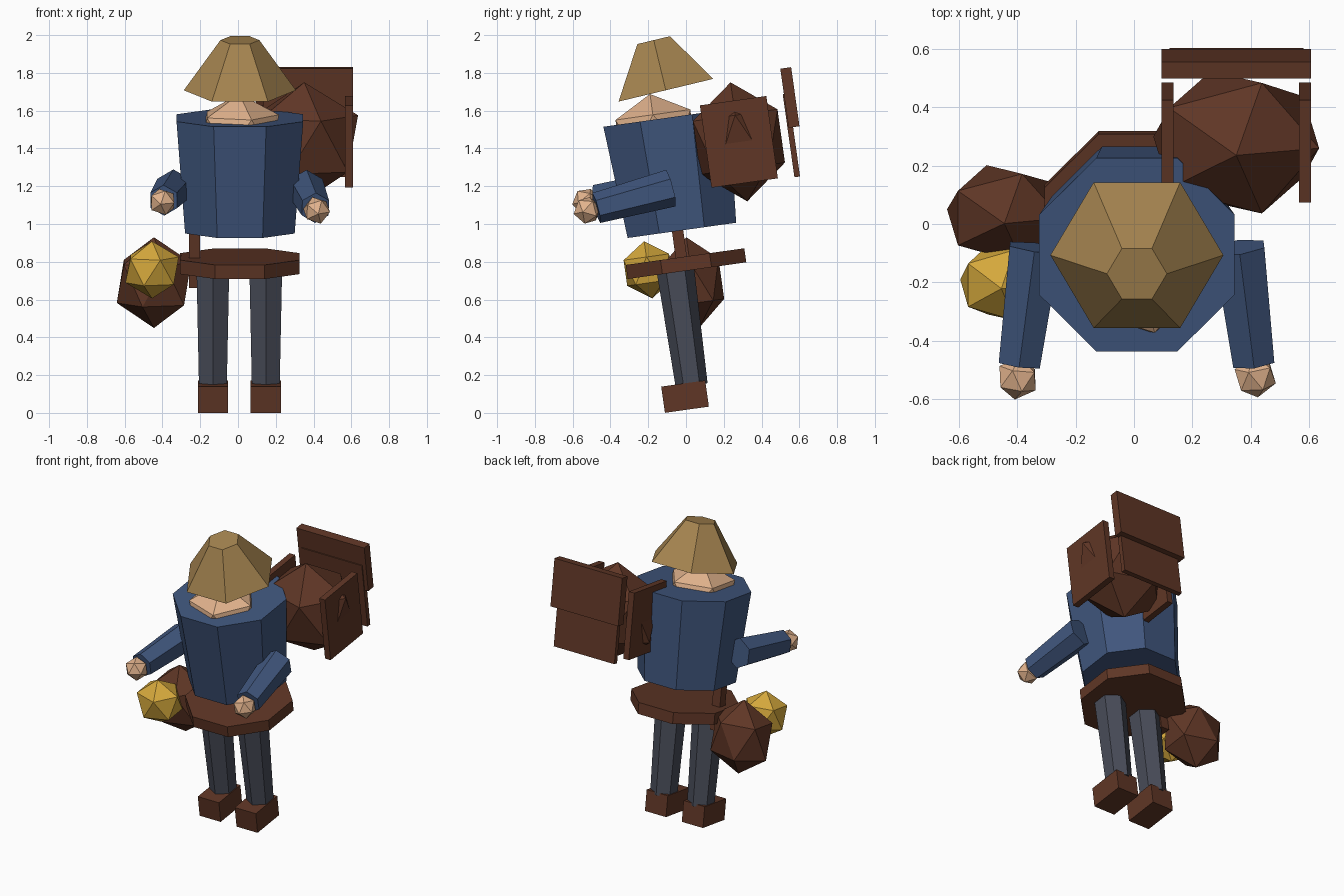
import bpy, bmesh, math
from mathutils import Matrix, Vector, Euler

cube = bpy.data.objects.get("Cube")
if cube:
    bpy.data.objects.remove(cube, do_unlink=True)

# The whole figure leans forward
LEAN = Matrix.Rotation(math.radians(8), 4, 'X')
IDENT = Matrix.Identity(4)


def material(name, r, g, b):
    m = bpy.data.materials.new(name)
    m.use_nodes = True
    m.diffuse_color = (r, g, b, 1)
    m.node_tree.nodes["Principled BSDF"].inputs["Base Color"].default_value = (r, g, b, 1)
    return m


blue = material("blue_cloth", .051, .093, .205)
brown = material("brown_leather", .115, .037, .019)
gold = material("lantern_gold", .66, .39, .045)
straw = material("straw", .376, .231, .08)
skin = material("skin", .75, .445, .262)
grey = material("grey_cloth", .065, .072, .098)


def finish(name, bm, mat, matrix):
    bmesh.ops.recalc_face_normals(bm, faces=bm.faces[:])
    mesh = bpy.data.meshes.new(name)
    bm.to_mesh(mesh)
    bm.free()
    mesh.materials.append(mat)
    ob = bpy.data.objects.new(name, mesh)
    bpy.context.collection.objects.link(ob)
    ob.matrix_world = matrix
    return ob


def box(name, mat, loc, size):
    bm = bmesh.new()
    bmesh.ops.create_cube(bm, size=1)
    bmesh.ops.scale(bm, vec=size, verts=bm.verts[:])
    return finish(name, bm, mat, LEAN @ Matrix.Translation(loc))


def gem(name, mat, loc, radii, frame=LEAN, rot=IDENT):
    bm = bmesh.new()
    bmesh.ops.create_icosphere(bm, subdivisions=1, radius=1)
    bmesh.ops.scale(bm, vec=radii, verts=bm.verts[:])
    return finish(name, bm, mat, frame @ Matrix.Translation(loc) @ rot)


def frustum(name, mat, sides, start, end, r1, r2, turn=0, frame=LEAN):
    """Tapered prism between two points; turn is in fractions of one side."""
    start, end = Vector(start), Vector(end)
    axis = end - start
    vertical = axis.x == 0 and axis.y == 0
    rot = IDENT if vertical else axis.to_track_quat('Z', 'Y').to_matrix().to_4x4()
    bm = bmesh.new()
    rings = []
    for r, z in ((r1, 0), (r2, axis.length)):
        angles = [math.tau * (i + turn) / sides for i in range(sides)]
        rings.append([bm.verts.new((r * math.sin(a), r * math.cos(a), z)) for a in angles])
    low, high = rings
    bm.faces.new(low)
    bm.faces.new(high)
    for i in range(sides):
        j = (i + 1) % sides
        bm.faces.new((low[i], low[j], high[j], high[i]))
    return finish(name, bm, mat, frame @ Matrix.Translation(start) @ rot)


# Torso, belt and head
frustum("torso", blue, 8, (.01, .113, .96), (.01, .113, 1.561), .314, .363, .5)
frustum("belt", brown, 8, (.01, .11, .745), (.01, .11, .82), .343, .343, .5)
gem("head", skin, (.007, .046, 1.498), (.235, .235, .2))

# Hat, tipped a little further forward
tip = Matrix.Translation((.01, -.107, 1.708)) @ Matrix.Rotation(math.radians(13.5), 4, 'X')
frustum("hat", straw, 6, (0, 0, 0), (0, 0, .273), .297, .103, .5, frame=tip)

# Legs and shoes
for side, x in (("right", -.133), ("left", .147)):
    frustum(side + "_leg", grey, 6, (x, .05, .14), (x, .05, .77), .085, .1)
    box(side + "_shoe", brown, (x, .007, .086), (.16, .235, .14))

# Arms reach forward, one slightly lower than the other
for side, shoulder, wrist in (
        ("right", (-.34, -.08, 1.19), (-.393, -.48, 1.125)),
        ("left", (.36, -.08, 1.19), (.41, -.475, 1.085))):
    frustum(side + "_arm", blue, 6, shoulder, wrist, .1, .082, frame=IDENT)
    reach = (Vector(wrist) - Vector(shoulder)).normalized()
    turn = reach.to_track_quat('Z', 'Y').to_matrix().to_4x4()
    gem(side + "_hand", skin, Vector(wrist) + reach * .05, (.075, .075, .075), IDENT, turn)

# Hip pouch, its strap, and the lantern
gem("pouch", brown, (-.445, .131, .678), (.22, .18, .2425))
box("pouch_strap", brown, (-.23, .09, .81), (.06, .06, .3))
gem("lantern", gold, (-.455, -.093, .778), (.158, .143, .153))

# Backpack with side pockets, back panel and flap
PACK_X = .351
gem("backpack", brown, (PACK_X, .477, 1.382), (.318, .266, .318))
for side, sign in (("right", -1), ("left", 1)):
    box(side + "_pocket", brown, (PACK_X + sign * .236, .477, 1.382), (.042, .355, .44))
box("back_panel", brown, (PACK_X, .757, 1.378), (.46, .03, .445))
box("back_flap", brown, (PACK_X, .777, 1.577), (.514, .058, .316))
